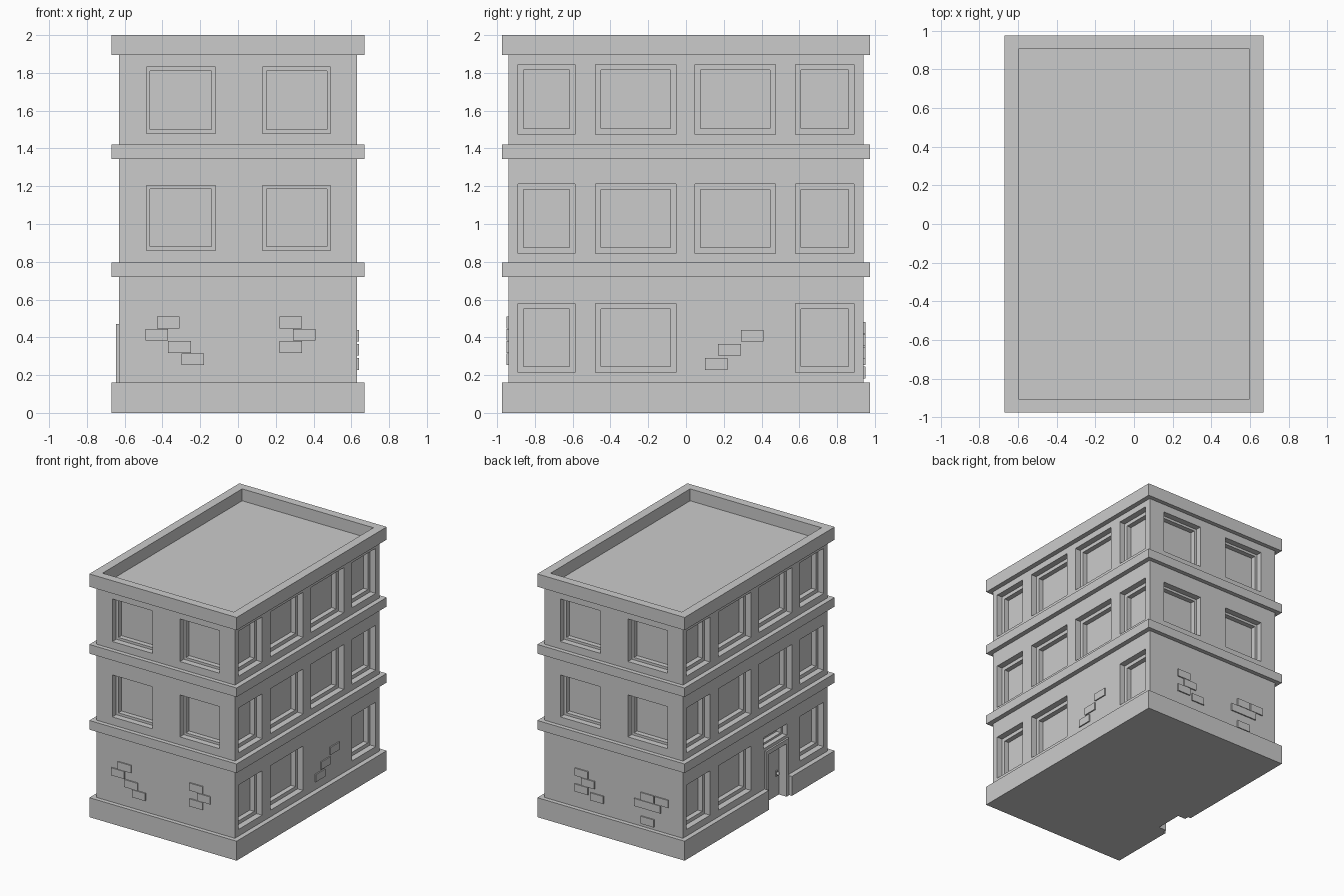
import bpy, bmesh
from mathutils import Matrix, Vector

if "Cube" in bpy.data.objects:
    bpy.data.objects.remove(bpy.data.objects["Cube"])

HX, HY = 0.63, 0.94      # wall half sizes
BX, BY = 0.67, 0.975     # ledge half sizes


def boxes(name, spans):
    """One object made of boxes given as (x0, x1, y0, y1, z0, z1)."""
    bm = bmesh.new()
    for x0, x1, y0, y1, z0, z1 in spans:
        centre = Vector(((x0 + x1) / 2, (y0 + y1) / 2, (z0 + z1) / 2))
        size = (abs(x1 - x0), abs(y1 - y0), abs(z1 - z0))
        bmesh.ops.create_cube(bm, size=1, matrix=Matrix.Translation(centre) @ Matrix.Diagonal((*size, 1)))
    mesh = bpy.data.meshes.new(name)
    bm.to_mesh(mesh)
    bm.free()
    ob = bpy.data.objects.new(name, mesh)
    bpy.context.collection.objects.link(ob)
    return ob


def cut(ob, spans):
    """Subtract separate boxes from an object and drop the cutter."""
    cutter = boxes("cutter", spans)
    cutter.hide_render = True
    mod = ob.modifiers.new("cut", 'BOOLEAN')
    mod.operation, mod.solver, mod.object = 'DIFFERENCE', 'EXACT', cutter
    dg = bpy.context.evaluated_depsgraph_get()
    mesh = bpy.data.meshes.new_from_object(ob.evaluated_get(dg))
    ob.modifiers.clear()
    ob.data = mesh
    bpy.data.objects.remove(cutter)


def on_wall(face, a0, a1, z0, z1, d0, d1):
    """Box on a wall: a = position along it, d = distance outwards."""
    s = 1 if face[0] == '+' else -1
    a = sorted((s * a0, s * a1))
    if face[1] == 'x':
        return (*sorted((s * (HX + d0), s * (HX + d1))), *a, z0, z1)
    return (*sorted((s * (HY + d0), s * (HY + d1))), *a, z0, z1)[2:4] + \
        tuple(sorted((s * (HY + d0), s * (HY + d1)))) + (z0, z1)


# Window layout: (face, along0, along1, z0, z1, frame width)
windows = []
for face in ('+y', '-y'):
    for z0, z1 in ((0.86, 1.205), (1.48, 1.83)):
        for a0, a1 in ((-0.49, -0.13), (0.12, 0.485)):
            windows.append((face, a0, a1, z0, z1, 0.02))
for face in ('+x', '-x'):
    for floor, (z0, z1) in enumerate(((0.215, 0.58), (0.845, 1.213), (1.475, 1.845))):
        for col, (a0, a1) in enumerate(((-0.89, -0.587), (-0.48, -0.053), (0.047, 0.475), (0.58, 0.89))):
            if floor or col != 2:
                windows.append((face, a0, a1, z0, z1, 0.03))

# Walls with stepped window recesses, doorway and transom light
walls = boxes("walls", [(-HX, HX, -HY, HY, 0.05, 1.9)])
DOOR = (-0.82, -0.55, -0.42, -0.12, -0.1, 0.47)
cut(walls, [on_wall(f, a0, a1, z0, z1, -0.05, 0.2) for f, a0, a1, z0, z1, w in windows]
    + [DOOR, (-0.8, -0.59, -0.41, -0.11, 0.495, 0.585)])
cut(walls, [on_wall(f, a0 + w, a1 - w, z0 + w, z1 - w, -0.09, 0.2) for f, a0, a1, z0, z1, w in windows]
    + [(-0.8, -0.55, -0.39, -0.13, 0.51, 0.57)])

# Plinth with a gap for the door
plinth = boxes("plinth", [(-BX, BX, -BY, BY, 0, 0.16)])
cut(plinth, [DOOR])

# Floor ledges
boxes("lower_ledge", [(-BX, BX, -BY, BY, 0.72, 0.795)])
boxes("upper_ledge", [(-BX, BX, -BY, BY, 1.345, 1.42)])

# Parapet around the sunken roof
parapet = boxes("parapet", [(-BX, BX, -BY, BY, 1.895, 2.0)])
cut(parapet, [(-0.597, 0.597, -0.907, 0.907, 1.902, 2.2)])

# Door frame, leaf and handle
boxes("door_frame", [(-0.645, -0.54, -0.42, -0.385, 0, 0.47),
                     (-0.645, -0.54, -0.155, -0.12, 0, 0.47),
                     (-0.645, -0.54, -0.385, -0.155, 0.435, 0.47)])
boxes("door_leaf", [(-0.575, -0.54, -0.39, -0.15, 0, 0.44)])
boxes("handle_plate", [(-0.582, -0.57, -0.36, -0.34, 0.165, 0.21)])
bpy.ops.mesh.primitive_uv_sphere_add(segments=12, ring_count=8, radius=0.013, location=(-0.592, -0.35, 0.188))
bpy.context.object.name = "door_knob"

# Slightly raised bricks: (face, start along wall, top)
bricks = [('-y', 0.31, 0.51), ('-y', 0.37, 0.445), ('-y', 0.25, 0.38), ('-y', 0.18, 0.315),
          ('-y', -0.34, 0.51), ('-y', -0.41, 0.445), ('-y', -0.34, 0.38),
          ('+y', 0.23, 0.48), ('+y', 0.17, 0.415), ('+y', 0.23, 0.35), ('+y', 0.09, 0.315),
          ('+y', -0.50, 0.44), ('+y', -0.37, 0.44), ('+y', -0.43, 0.375), ('+y', -0.31, 0.375),
          ('+y', -0.37, 0.245), ('+x', 0.29, 0.44), ('+x', 0.17, 0.365), ('+x', 0.10, 0.29)]
boxes("raised_bricks", [on_wall(f, a, a + 0.12, top - 0.062, top, -0.01, 0.01) for f, a, top in bricks])
